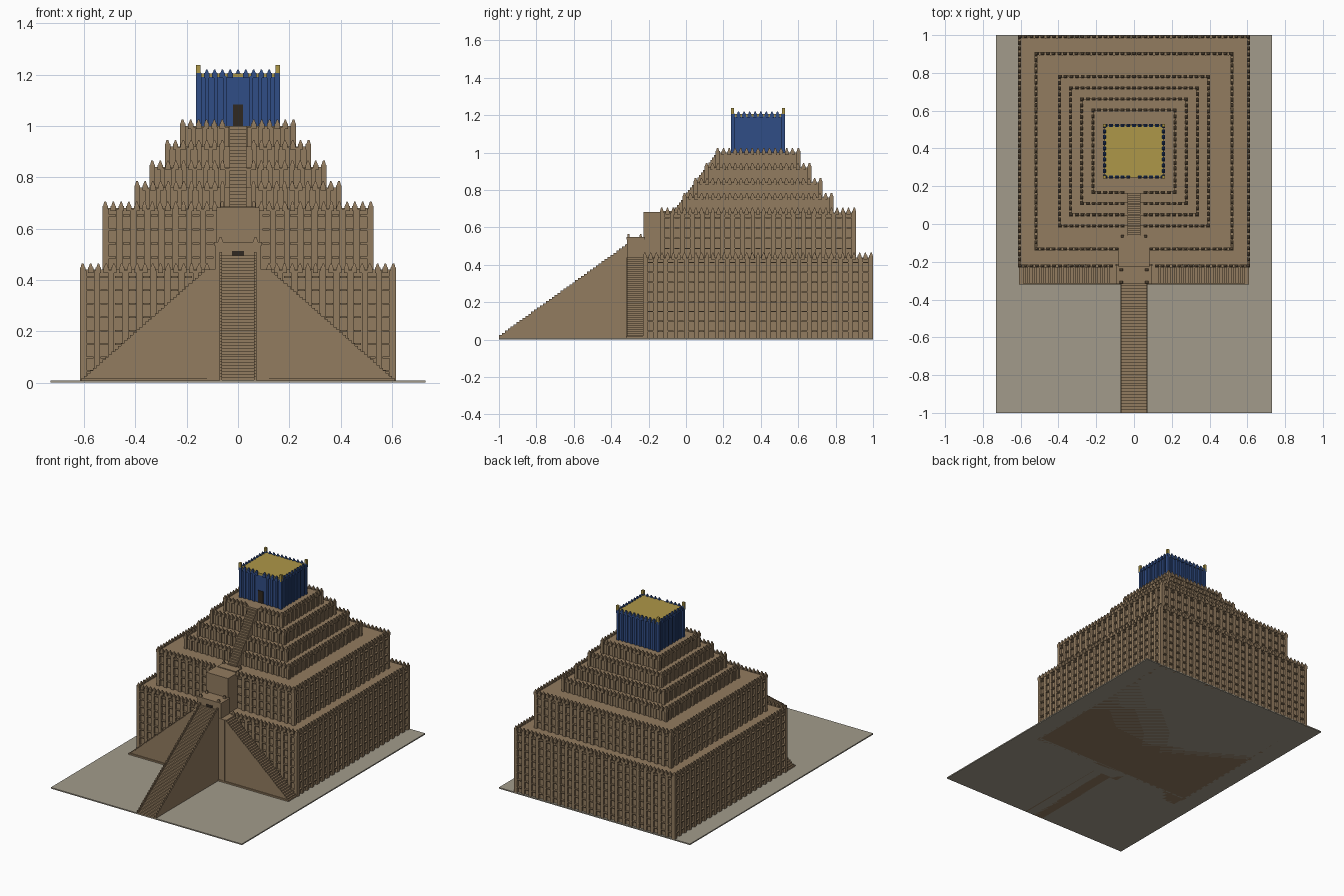
import bpy, bmesh
from mathutils import Vector

if "Cube" in bpy.data.objects:
    bpy.data.objects.remove(bpy.data.objects["Cube"])

CY = 0.385  # centre of the stepped tower in y


def material(name, rgb):
    m = bpy.data.materials.new(name)
    m.diffuse_color = (*rgb, 1)
    m.use_nodes = True
    m.node_tree.nodes["Principled BSDF"].inputs["Base Color"].default_value = m.diffuse_color
    return m


BRICK = material("brick", (0.29, 0.20, 0.115))
DARK = material("shadow", (0.03, 0.022, 0.015))
SAND = material("sand", (0.36, 0.33, 0.26))
BLUE = material("blue_glaze", (0.03, 0.075, 0.24))
GOLD = material("gold", (0.42, 0.31, 0.065))


def finish(bm, name, mat):
    bmesh.ops.recalc_face_normals(bm, faces=bm.faces)
    me = bpy.data.meshes.new(name)
    bm.to_mesh(me)
    bm.free()
    ob = bpy.data.objects.new(name, me)
    me.materials.append(mat)
    bpy.context.collection.objects.link(ob)
    return ob


def box(bm, x0, x1, y0, y1, z0, z1, taper=1.0):
    cx, cy = (x0 + x1) / 2, (y0 + y1) / 2
    ring = [(x0, y0), (x1, y0), (x1, y1), (x0, y1)]
    lo = [bm.verts.new((x, y, z0)) for x, y in ring]
    hi = [bm.verts.new((cx + (x - cx) * taper, cy + (y - cy) * taper, z1)) for x, y in ring]
    bm.faces.new(lo[::-1])
    bm.faces.new(hi)
    for i in range(4):
        j = (i + 1) % 4
        bm.faces.new((lo[i], lo[j], hi[j], hi[i]))


def boxes(name, mat, *dims):
    bm = bmesh.new()
    for d in dims:
        box(bm, *d)
    return finish(bm, name, mat)


def side_box(bm, side, u, w, d0, d1, z0, z1, taper=1.0):
    """Box on one of four walls: u along the wall, d0..d1 outward from the centre."""
    a, b = u - w / 2, u + w / 2
    if side == 0:
        box(bm, a, b, CY - d1, CY - d0, z0, z1, taper)
    elif side == 1:
        box(bm, d0, d1, CY + a, CY + b, z0, z1, taper)
    elif side == 2:
        box(bm, a, b, CY + d0, CY + d1, z0, z1, taper)
    else:
        box(bm, -d1, -d0, CY + a, CY + b, z0, z1, taper)


def spread(half, step):
    n = round(2 * half / step)
    return [-half + 2 * half * i / n for i in range(n + 1)]


def tier(name, mat, hx, hy, z0, z1, step, relief, gap, studs=0, tooth=0.025):
    """Core with wall ribs, optional brick studs in the bays, and a toothed parapet."""
    bm = bmesh.new()
    cx, cy = hx - relief, hy - relief
    box(bm, -cx, cx, CY - cy, CY + cy, z0, z1)
    for s in range(4):
        run, out = (hx, hy) if s % 2 == 0 else (hy, hx)
        w = step * 0.42
        ribs = spread(run - w / 2, step)
        for u in ribs:
            if s == 0 and abs(u) < gap:
                continue
            side_box(bm, s, u, w, out - relief - 0.01, out - 0.003, z0, z1 - 0.004)
        for k in range(studs):
            z = z0 + (z1 - z0) * (k + 0.8) / (studs + 0.4)
            for a, b in zip(ribs, ribs[1:]):
                side_box(bm, s, (a + b) / 2, step * 0.5, out - relief - 0.01, out, z, z + 0.007)
        # pointed merlons
        for u in spread(run - 0.011, 0.03):
            if s == 0 and abs(u) < gap:
                continue
            side_box(bm, s, u, 0.021, out - 0.016, out, z1 - 0.012, z1 + tooth * 0.35)
            side_box(bm, s, u, 0.016, out - 0.014, out - 0.002, z1 + tooth * 0.35, z1 + tooth, 0.3)
    return finish(bm, name, mat)


def stair(name, start, end, n, base, lo, hi, axis, lift=0.0):
    """Solid stepped profile from start to end (run, z), extruded lo..hi across."""
    (r0, z0), (r1, z1) = start, end
    pts = [(r0, base)]
    for i in range(n):
        z = z0 + (z1 - z0) * (i + 1) / n + lift
        pts += [(r0 + (r1 - r0) * i / n, z), (r0 + (r1 - r0) * (i + 1) / n, z)]
    pts.append((r1, base))
    bm = bmesh.new()
    put = (lambda r, c, z: (c, r, z)) if axis == 'Y' else (lambda r, c, z: (r, c, z))
    f = bm.faces.new([bm.verts.new(put(r, lo, z)) for r, z in pts])
    ext = bmesh.ops.extrude_face_region(bm, geom=[f])
    move = Vector((hi - lo, 0, 0) if axis == 'Y' else (0, hi - lo, 0))
    bmesh.ops.translate(bm, vec=move, verts=[v for v in ext['geom'] if isinstance(v, bmesh.types.BMVert)])
    return finish(bm, name, BRICK)


# ground slab
boxes("ground", SAND, (-0.73, 0.73, -1, 1, 0, 0.008))

# two large lower terraces
tier("lower_terrace", BRICK, 0.615, 0.615, 0, 0.44, 0.055, 0.015, 0.10, studs=8)
tier("second_terrace", BRICK, 0.527, 0.525, 0.44, 0.68, 0.055, 0.015, 0.085, studs=4)

# four small upper terraces, each with a short flight
for i in range(4):
    h = 0.403 - 0.059 * i
    z = 0.68 + 0.08 * i
    tier(f"upper_terrace_{i + 1}", BRICK, h, h, z, z + 0.08, 0.042, 0.011, 0.04)
    front = CY - h
    stair(f"upper_flight_{i + 1}", (front - 0.05, z), (front + 0.012, z + 0.08), 6, z,
          -0.034, 0.034, 'Y')

# shrine with flutes, gold roof, corner posts and door
tier("shrine", BLUE, 0.163, 0.145, 1.0, 1.198, 0.035, 0.010, 0.03, tooth=0.022)
boxes("shrine_roof", GOLD, (-0.157, 0.157, CY - 0.139, CY + 0.139, 1.19, 1.205))
boxes("shrine_corner_posts", GOLD, *[
    (sx * 0.155 - 0.008, sx * 0.155 + 0.008, CY + sy * 0.137 - 0.008, CY + sy * 0.137 + 0.008, 1.19, 1.237)
    for sx in (-1, 1) for sy in (-1, 1)])
boxes("shrine_door", DARK, (-0.02, 0.02, CY - 0.139, CY - 0.12, 1.0, 1.083))

# long central stair with stepped cheek walls
stair("central_stair", (-1.0, 0.0), (-0.31, 0.495), 44, 0, -0.064, 0.064, 'Y')
for s in (-1, 1):
    a, b = sorted((s * 0.063, s * 0.072))
    stair("central_stair_cheek", (-1.0, 0.0), (-0.31, 0.495), 44, 0, a, b, 'Y', 0.014)

# side stairs against the facade, both rising to the middle
for s in (-1, 1):
    stair("side_stair", (s * 0.60, 0.015), (s * 0.12, 0.44), 40, 0, -0.315, -0.225, 'X')
boxes("side_stair_plinth", BRICK, (-0.61, 0.61, -0.321, -0.225, 0, 0.018))

# landing, gatehouse and upper gate block
boxes("landing", BRICK, (-0.12, 0.12, -0.318, -0.22, 0, 0.44))
boxes("gatehouse", BRICK,
      (-0.09, 0.09, -0.315, -0.22, 0.43, 0.545),
      (-0.094, 0.094, -0.318, -0.22, 0.535, 0.548))
boxes("gatehouse_posts", BRICK, *[
    (s * 0.068 - 0.01, s * 0.068 + 0.01, y, y + 0.015, 0.545, 0.565, 0.5)
    for s in (-1, 1) for y in (-0.315, -0.25)])
boxes("gate_opening", DARK, (-0.024, 0.024, -0.3175, -0.30, 0.495, 0.512))
boxes("upper_gate_block", BRICK, (-0.083, 0.083, -0.228, -0.12, 0.43, 0.682))
boxes("upper_gate_landing", BRICK, (-0.07, 0.07, -0.125, -0.06, 0.67, 0.687))
boxes("upper_gate_posts", BRICK, *[
    (s * 0.062 - 0.008, s * 0.062 + 0.008, -0.072, -0.058, 0.68, 0.705, 0.6) for s in (-1, 1)])
